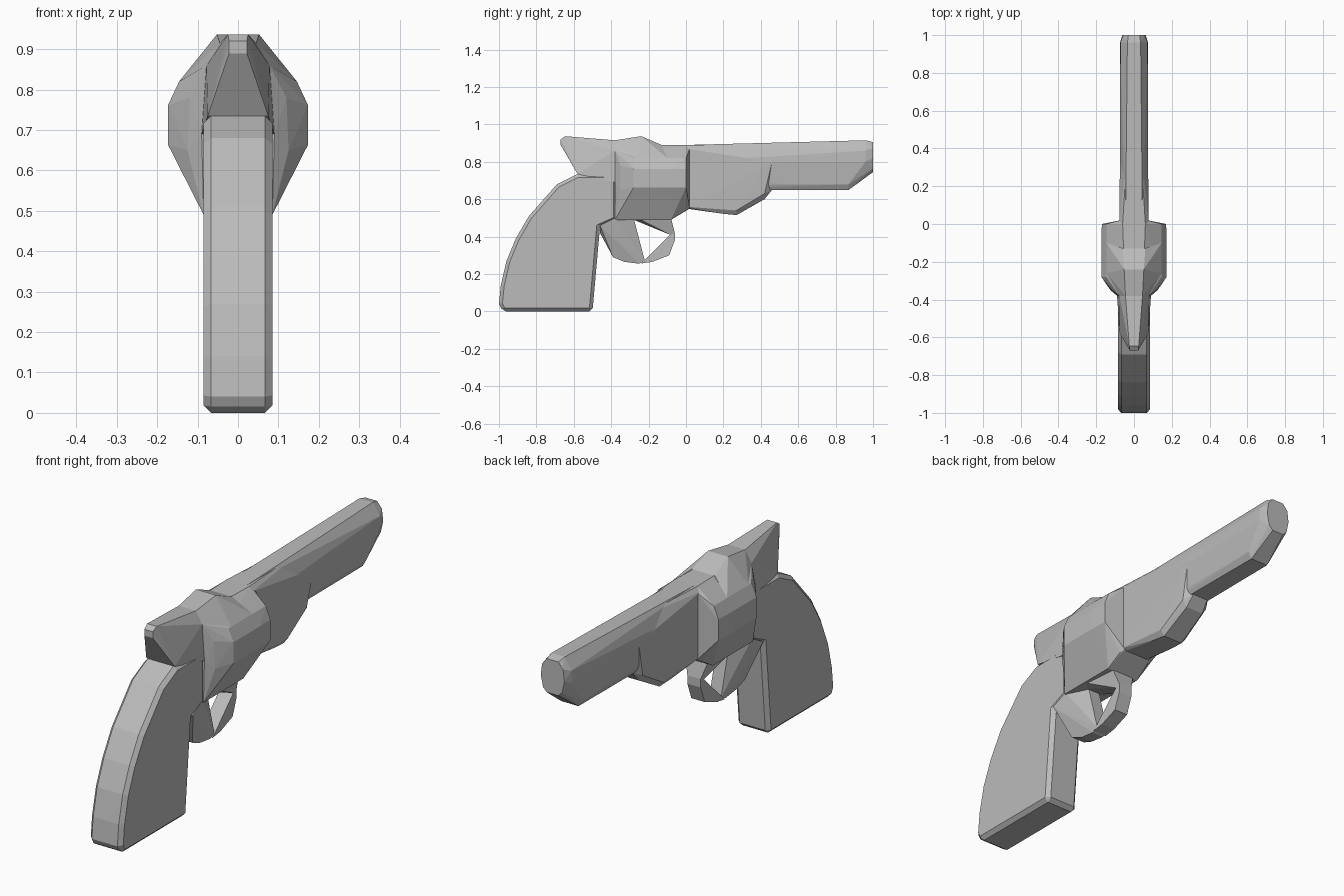
import bpy
import bmesh

cube = bpy.data.objects.get("Cube")
if cube:
    bpy.data.objects.remove(cube, do_unlink=True)

grey = bpy.data.materials.new("plain grey")
grey.use_nodes = True
shade = (0.5, 0.5, 0.5, 1)
grey.diffuse_color = shade
grey.node_tree.nodes["Principled BSDF"].inputs["Base Color"].default_value = shade


def finish(name, bm, bevel):
    bmesh.ops.recalc_face_normals(bm, faces=bm.faces)
    mesh = bpy.data.meshes.new(name)
    bm.to_mesh(mesh)
    bm.free()
    mesh.materials.append(grey)
    obj = bpy.data.objects.new(name, mesh)
    bpy.context.collection.objects.link(obj)
    if bevel:
        mod = obj.modifiers.new("soft edges", "BEVEL")
        mod.width = bevel
        mod.segments = 1
        mod.limit_method = "ANGLE"
        mod.angle_limit = 0.7
    return obj


def hull(name, points, bevel=0):
    """Faceted solid around half-width, y, z points mirrored across x."""
    bm = bmesh.new()
    for x, y, z in points:
        for side in (-1, 1):
            bm.verts.new((side * x, y, z))
    res = bmesh.ops.convex_hull(bm, input=bm.verts[:])
    loose = {g for g in res["geom_interior"] + res["geom_unused"]
             if isinstance(g, bmesh.types.BMVert)}
    bmesh.ops.delete(bm, geom=list(loose), context="VERTS")
    bmesh.ops.dissolve_limit(bm, angle_limit=0.01, verts=bm.verts[:], edges=bm.edges[:])
    return finish(name, bm, bevel)


def slab(name, outline, width, bevel=0):
    """Side outline of y, z points extruded symmetrically across x."""
    bm = bmesh.new()
    face = bm.faces.new([bm.verts.new((-width, y, z)) for y, z in outline])
    res = bmesh.ops.extrude_face_region(bm, geom=[face])
    for v in res["geom"]:
        if isinstance(v, bmesh.types.BMVert):
            v.co.x = width
    return finish(name, bm, bevel)


def ring(y, section):
    return [(x, y, z) for x, z in section]


# Curved grip and rear frame
slab("grip", [(-.5, 0), (-.98, 0), (-1, .04), (-.99, .14), (-.96, .27),
              (-.91, .39), (-.84, .51), (-.69, .68), (-.58, .735), (-.37, .735),
              (-.37, .49), (-.46, .45)], .085, .018)

# Hammer, tapering to the rear
hull("hammer", [(.022, -.67, .92), (.025, -.645, .937), (.022, -.67, .89),
                (.075, -.58, .735), (.045, -.38, .915), (.078, -.38, .86),
                (.09, -.38, .69), (.085, -.38, .735)])

# Faceted drum with a chamfered rear
wide = [(.05, .89), (.146, .82), (.173, .762), (.173, .663), (.145, .61), (.084, .49)]
hull("drum", ring(-.38, [(.045, .885), (.078, .86), (.09, .69), (.085, .49)])
     + ring(-.35, [(.12, .78), (.125, .65)])
     + ring(-.28, wide) + ring(-.08, wide)
     + ring(0, [(.06, .89), (.146, .82), (.17, .762), (.17, .663), (.08, .54)])
     + ring(.02, [(.07, .87), (.07, .55)]))

# Raised top strap over the drum
hull("top_strap", [(.045, -.38, .915), (.052, -.24, .937), (.06, -.13, .89),
                   (.146, -.26, .82), (.146, -.1, .82), (.078, -.38, .86)])

# Barrel with a sloping underside at the tip
hull("barrel", ring(0, [(.045, .89), (.075, .8), (.05, .65)])
     + ring(.5, [(.032, .89), (.075, .8), (.045, .65), (.062, .68)])
     + ring(.87, [(.045, .65), (.062, .68)])
     + ring(.96, [(.035, .915), (.072, .86), (.074, .8)])
     + ring(1, [(.03, .905), (.055, .875), (.062, .82), (.05, .765), (.03, .745)]))

# Deep housing beneath the rear half of the barrel
hull("barrel_housing", ring(0, [(.06, .89), (.077, .87), (.077, .56), (.06, .55)])
     + ring(.2, [(.055, .522), (.072, .545)])
     + ring(.27, [(.05, .515), (.07, .54)])
     + ring(.42, [(.045, .6), (.067, .63)])
     + ring(.46, [(.04, .65), (.074, .8), (.032, .89)]))

# Trigger web and the open guard in front of it
hull("trigger_web", [(.085, -.46, .46), (.04, -.46, .42), (.035, -.39, .29),
                     (.03, -.33, .265), (.03, -.25, .255), (.03, -.22, .27),
                     (.03, -.28, .5), (.08, -.38, .5)])
slab("guard_front", [(-.24, .256), (-.18, .265), (-.09, .3), (-.06, .38),
                     (-.06, .42), (-.085, .41), (-.22, .275)], .035)
hull("guard_top", [(.04, -.28, .49), (.035, -.085, .41), (.035, -.06, .42),
                   (.06, -.08, .5), (.08, -.28, .51)])
